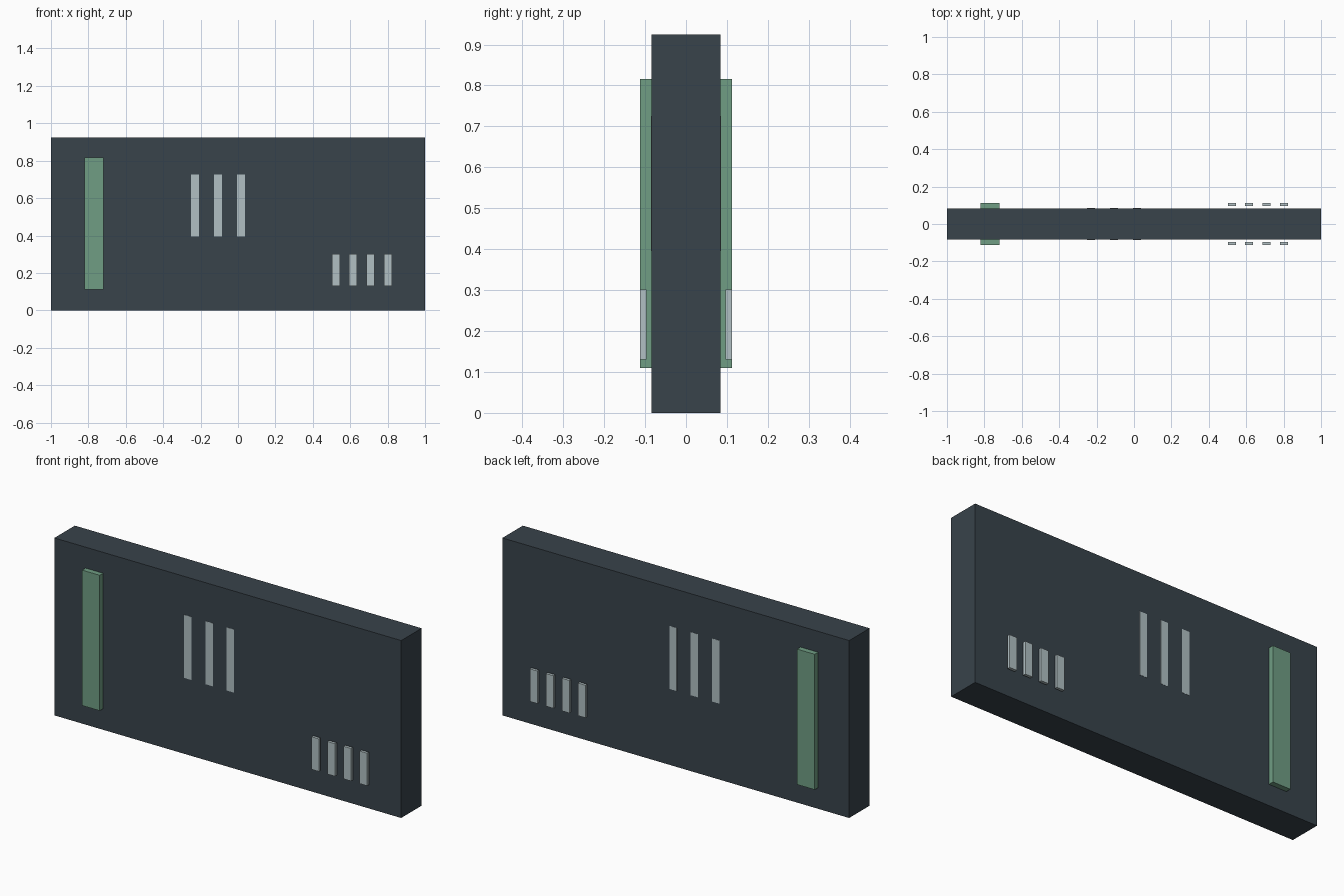
import bpy

if "Cube" in bpy.data.objects:
    bpy.data.objects.remove(bpy.data.objects["Cube"])

def material(name, color):
    m = bpy.data.materials.new(name)
    m.diffuse_color = (*color, 1)
    m.use_nodes = True
    m.node_tree.nodes["Principled BSDF"].inputs["Base Color"].default_value = m.diffuse_color
    return m

slate = material("dark_slate", (0.04, 0.056, 0.07))
green = material("muted_green", (0.16, 0.34, 0.23))
pale = material("pale_grey", (0.44, 0.53, 0.55))

def box(name, x, y, z, mat):
    """Box from (min, max) ranges on each axis."""
    bpy.ops.mesh.primitive_cube_add(size=1, location=[sum(r) / 2 for r in (x, y, z)])
    o = bpy.context.object
    o.name = name
    o.scale = [r[1] - r[0] for r in (x, y, z)]
    bpy.ops.object.transform_apply(location=False, rotation=False, scale=True)
    o.data.materials.append(mat)
    return o

def both_faces(name, x, depth, z, mat):
    """Same box on the front and the back of the panel."""
    near, far = depth
    box("front_" + name, x, (-far, -near), z, mat)
    box("back_" + name, x, (near, far), z, mat)

# Main slab
HALF = 0.084
box("panel", (-1, 1), (-HALF, HALF), (0, 0.925), slate)

# Tall raised accent bar
both_faces("accent_bar", (-0.821, -0.719), (HALF - 0.004, 0.112), (0.11, 0.816), green)

# Three thin strips, almost flush with the slab
for i in range(3):
    x = -0.252 + 0.123 * i
    both_faces(f"tall_strip_{i + 1}", (x, x + 0.043), (HALF - 0.004, HALF + 0.001), (0.396, 0.725), pale)

# Four short bars standing just off the slab
for i in range(4):
    x = 0.502 + 0.0925 * i
    both_faces(f"short_bar_{i + 1}", (x, x + 0.043), (0.097, 0.112), (0.131, 0.301), pale)
